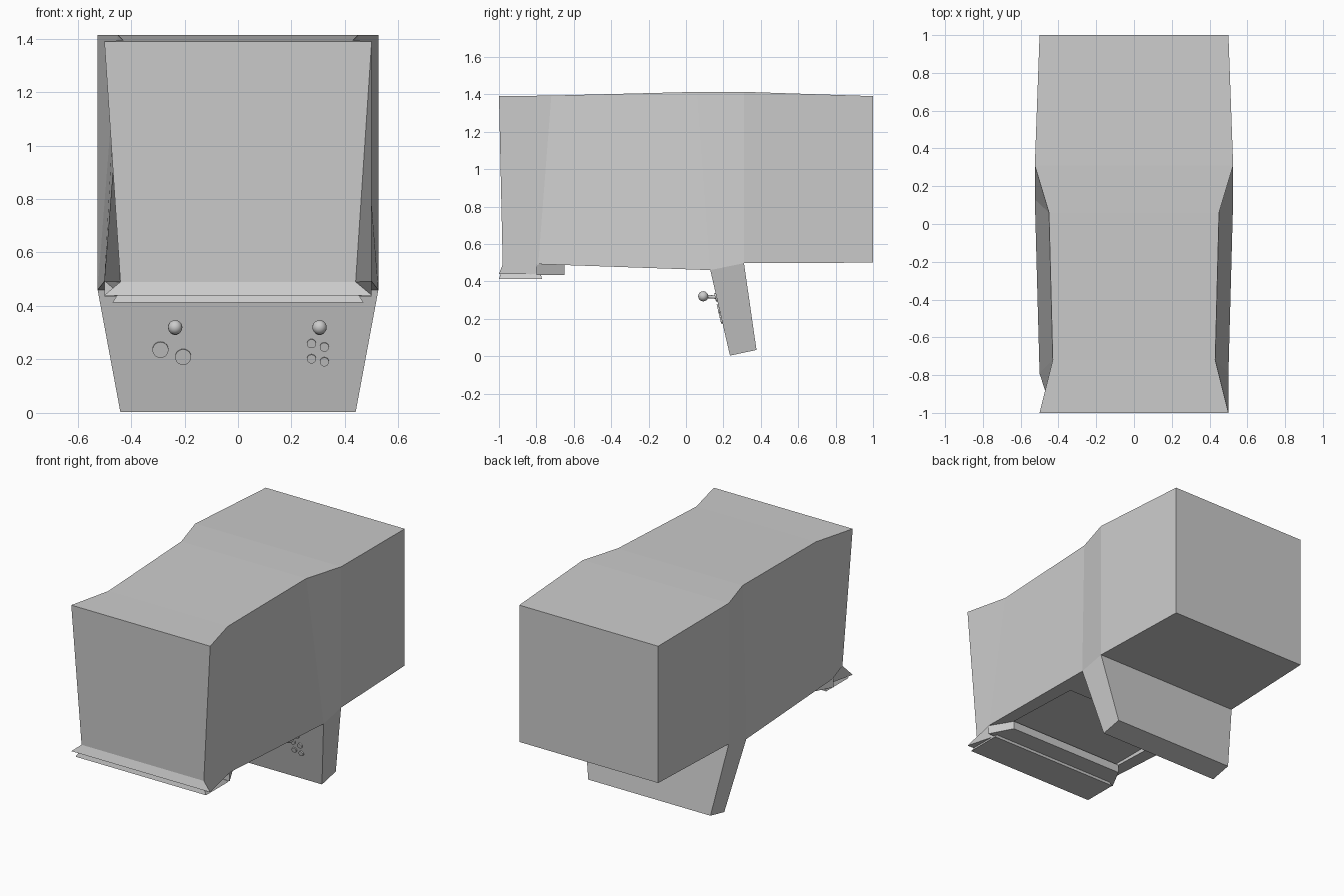
import bpy, bmesh, math
from mathutils import Vector

if "Cube" in bpy.data.objects:
    bpy.data.objects.remove(bpy.data.objects["Cube"])


def loft(name, sections):
    """Each section is one upper and one lower right-hand point, mirrored in x."""
    bm = bmesh.new()
    rings = []
    for (a, b) in sections:
        pts = [a, b, (-b[0], b[1], b[2]), (-a[0], a[1], a[2])]
        rings.append([bm.verts.new(p) for p in pts])
    for r, s in zip(rings, rings[1:]):
        for i in range(4):
            j = (i + 1) % 4
            bm.faces.new((r[i], r[j], s[j], s[i]))
    bm.faces.new(rings[0])
    bm.faces.new(rings[-1])
    bmesh.ops.recalc_face_normals(bm, faces=bm.faces)
    me = bpy.data.meshes.new(name)
    bm.to_mesh(me)
    bm.free()
    ob = bpy.data.objects.new(name, me)
    bpy.context.collection.objects.link(ob)
    return ob


def rod(name, p, q, radius, sides=16):
    p, q = Vector(p), Vector(q)
    bpy.ops.mesh.primitive_cylinder_add(vertices=sides, radius=radius,
                                        depth=(q - p).length, location=(p + q) / 2)
    ob = bpy.context.object
    ob.name = name
    ob.rotation_mode = 'QUATERNION'
    ob.rotation_quaternion = (q - p).to_track_quat('Z', 'Y')
    bpy.ops.object.shade_smooth_by_angle(angle=math.radians(40))
    return ob


# main cabinet body with twisted front sides
body = loft("cabinet_body", [
    ((.50, -1.0, 1.39), (.44, -.98, .49)),
    ((.43, -.72, 1.393), (.50, -.79, .492)),
    ((.45, .06, 1.413), (.525, .13, .46)),
    ((.525, .31, 1.413), (.525, .31, .497)),
    ((.50, 1.0, 1.39), (.50, 1.0, .50)),
])

# shallow recess in the underside
bpy.ops.mesh.primitive_cube_add(size=1, location=(0, -.41, .405))
cutter = bpy.context.object
cutter.name = "recess_cutter"
cutter.scale = (.84, .60, .20)
cutter.hide_render = True
cutter.hide_viewport = True
mod = body.modifiers.new("recess", 'BOOLEAN')
mod.operation = 'DIFFERENCE'
mod.object = cutter
mod.solver = 'EXACT'

# lips under the front end
loft("flared_lip", [
    ((.44, -.98, .49), (.50, -1.0, .44)),
    ((.50, -.79, .492), (.44, -.775, .437)),
])
loft("lower_lip", [
    ((.42, -.975, .49), (.47, -1.0, .412)),
    ((.42, -.79, .49), (.47, -.77, .412)),
])
loft("rear_lip", [
    ((.50, -.80, .492), (.50, -.80, .435)),
    ((.42, -.65, .488), (.42, -.65, .435)),
])

# tilted control panel
loft("control_panel", [
    ((.525, .13, .46), (.44, .235, .003)),
    ((.525, .31, .497), (.44, .377, .033)),
])

OUT = Vector((0, -.457, -.105)).normalized()


def on_panel(x, z):
    return Vector((x, .13 + (.46 - z) * .23, z))


# round buttons
buttons = [(-.29, .237, .030), (-.205, .21, .030)]
buttons += [(x, z, .017) for x, z in ((.275, .26), (.323, .247), (.275, .203), (.323, .192))]
for x, z, r in buttons:
    p = on_panel(x, z)
    rod("button", p - OUT * .01, p + OUT * .008, r, 20)

# joysticks with ball tops
for x in (-.235, .305):
    p = on_panel(x, .315)
    rod("stick_base", p - OUT * .01, p + OUT * .008, .023)
    rod("stick_shaft", p, (x, .095, .32), .009, 12)
    bpy.ops.mesh.primitive_uv_sphere_add(segments=16, ring_count=10, radius=.027,
                                         location=(x, .092, .32))
    bpy.context.object.name = "stick_ball"
    bpy.ops.object.shade_smooth()
